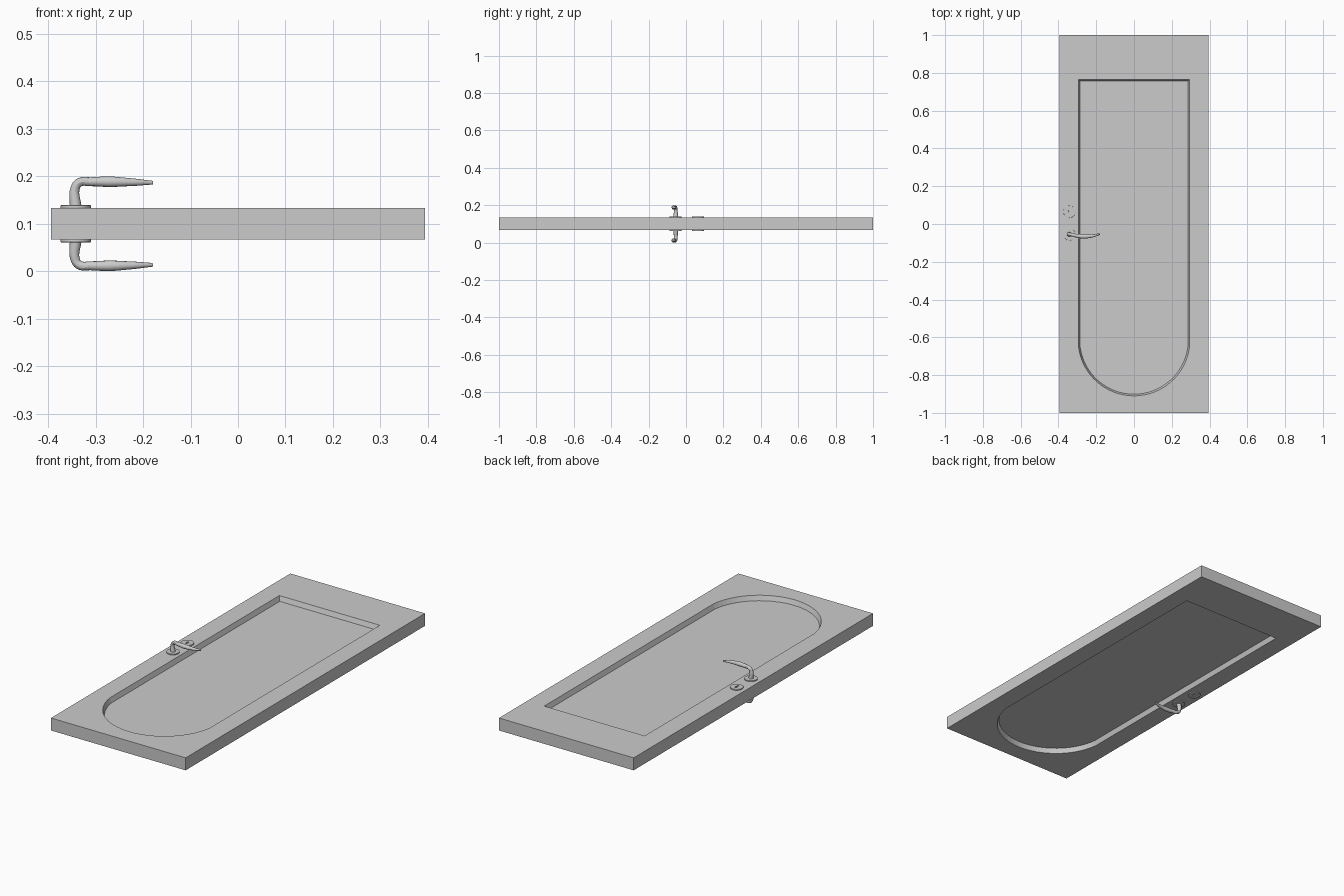
import bpy
import bmesh
from math import asin, sin, cos, pi

MID = 0.1            # height of the door's middle plane
HALF = 0.033         # half the slab thickness
RECESS = 0.025
HANDLE_X, HANDLE_Y, KEY_Y = -0.342, -0.055, 0.065

cube = bpy.data.objects.get("Cube")
if cube:
    bpy.data.objects.remove(cube, do_unlink=True)


def select(obj):
    bpy.ops.object.select_all(action='DESELECT')
    obj.select_set(True)
    bpy.context.view_layer.objects.active = obj


def add_object(name, data, location=(0, 0, MID)):
    obj = bpy.data.objects.new(name, data)
    obj.location = location
    bpy.context.collection.objects.link(obj)
    return obj


def apply_modifier(obj, kind, **settings):
    mod = obj.modifiers.new(kind.title(), kind)
    for key, value in settings.items():
        setattr(mod, key, value)
    select(obj)
    bpy.ops.object.modifier_apply(modifier=mod.name)


def mirror_faces(obj):
    """Copy a fitting from the upper face of the door to the lower face."""
    apply_modifier(obj, 'MIRROR', use_axis=(False, False, True), use_mirror_merge=False)


def panel_outline(inset, steps=32):
    """Square at the back end, rounded at the front end."""
    w, back, join, tip = 0.294 - inset, 0.765 - inset, -0.65, -0.91 + inset
    rise = join - tip
    r = (w * w + rise * rise) / (2 * rise)
    cy = tip + r
    sweep = pi / 2 - asin((cy - join) / r)
    angles = [-sweep + 2 * sweep * i / steps for i in range(steps + 1)]
    arc = [(r * sin(a), cy - r * cos(a)) for a in angles]
    return arc + [(w, back), (-w, back)]


def loft(name, loops):
    """Solid between stacked outlines given as (points, z)."""
    bm = bmesh.new()
    rings = [[bm.verts.new((x, y, z)) for x, y in pts] for pts, z in loops]
    for low, high in zip(rings, rings[1:]):
        for i in range(len(low)):
            j = (i + 1) % len(low)
            bm.faces.new((low[i], low[j], high[j], high[i]))
    bm.faces.new(rings[0][::-1])
    bm.faces.new(rings[-1])
    bmesh.ops.recalc_face_normals(bm, faces=bm.faces)
    mesh = bpy.data.meshes.new(name)
    bm.to_mesh(mesh)
    bm.free()
    return add_object(name, mesh)


# Door slab with a sloped recess sunk into both faces
bpy.ops.mesh.primitive_cube_add(size=1, location=(0, 0, MID))
door = bpy.context.object
door.name = "door_slab"
door.scale = (0.788, 2, 2 * HALF)
bpy.ops.object.transform_apply(location=False, rotation=False, scale=True)
for side in (1, -1):
    cutter = loft("recess_cutter", [(panel_outline(0.009), side * (HALF - RECESS)),
                                    (panel_outline(0), side * HALF),
                                    (panel_outline(0), side * (HALF + 0.02))])
    cutter.hide_render = True
    apply_modifier(door, 'BOOLEAN', object=cutter, operation='DIFFERENCE', solver='EXACT')
    bpy.data.objects.remove(cutter, do_unlink=True)


def circle(radius, steps=32):
    return [(radius * cos(2 * pi * i / steps), radius * sin(2 * pi * i / steps))
            for i in range(steps)]


def keyhole():
    """Round eye with a slot below it."""
    eye = [(0.006 * sin(a), 0.005 - 0.006 * cos(a))
           for a in (0.5 + (2 * pi - 1) * i / 14 for i in range(15))]
    return eye + [(-0.003, -0.014), (0.003, -0.014)]


def flat_plate(name, y, outlines):
    """Thin plate from filled outlines, with a softened rim."""
    curve = bpy.data.curves.new(name, 'CURVE')
    curve.dimensions = '2D'
    curve.fill_mode = 'BOTH'
    curve.extrude = 0.002
    curve.bevel_depth = 0.001
    curve.bevel_resolution = 1
    curve.offset = -0.001
    for pts in outlines:
        spline = curve.splines.new('POLY')
        spline.points.add(len(pts) - 1)
        for point, (px, py) in zip(spline.points, pts):
            point.co = (px, py, 0, 1)
        spline.use_cyclic_u = True
    obj = add_object(name, curve, (HANDLE_X, y, MID + HALF + 0.003))
    select(obj)
    bpy.ops.object.convert(target='MESH')
    bpy.ops.object.shade_smooth_by_angle()
    # Move the origin to the middle plane so the mirror lands on the other face
    for v in obj.data.vertices:
        v.co.z += HALF + 0.003
    obj.location.z = MID
    mirror_faces(obj)


# Round plates: plain under the levers, pierced at the locks
flat_plate("handle_rosettes", HANDLE_Y, [circle(0.032)])
flat_plate("keyhole_plates", KEY_Y, [circle(0.032), keyhole()])

# Lever handles: tapered stem bending into a bowed grip (x, y, z, radius)
path = [(-0.342, -0.055, 0.033, 0.0125),
        (-0.342, -0.055, 0.078, 0.0095),
        (-0.333, -0.056, 0.0875, 0.0093),
        (-0.310, -0.061, 0.0885, 0.0095),
        (-0.270, -0.066, 0.0885, 0.0115),
        (-0.220, -0.063, 0.0875, 0.0080),
        (-0.180, -0.053, 0.0865, 0.0040)]
curve = bpy.data.curves.new("lever_handles", 'CURVE')
curve.dimensions = '3D'
curve.bevel_depth = 1
curve.bevel_resolution = 4
curve.resolution_u = 8
curve.use_fill_caps = True
spline = curve.splines.new('BEZIER')
spline.bezier_points.add(len(path) - 1)
for point, (x, y, z, radius) in zip(spline.bezier_points, path):
    point.co = (x, y, z)
    point.radius = radius
    point.handle_left_type = point.handle_right_type = 'AUTO'
levers = add_object("lever_handles", curve)
select(levers)
bpy.ops.object.convert(target='MESH')
bpy.ops.object.shade_smooth_by_angle()
mirror_faces(levers)
